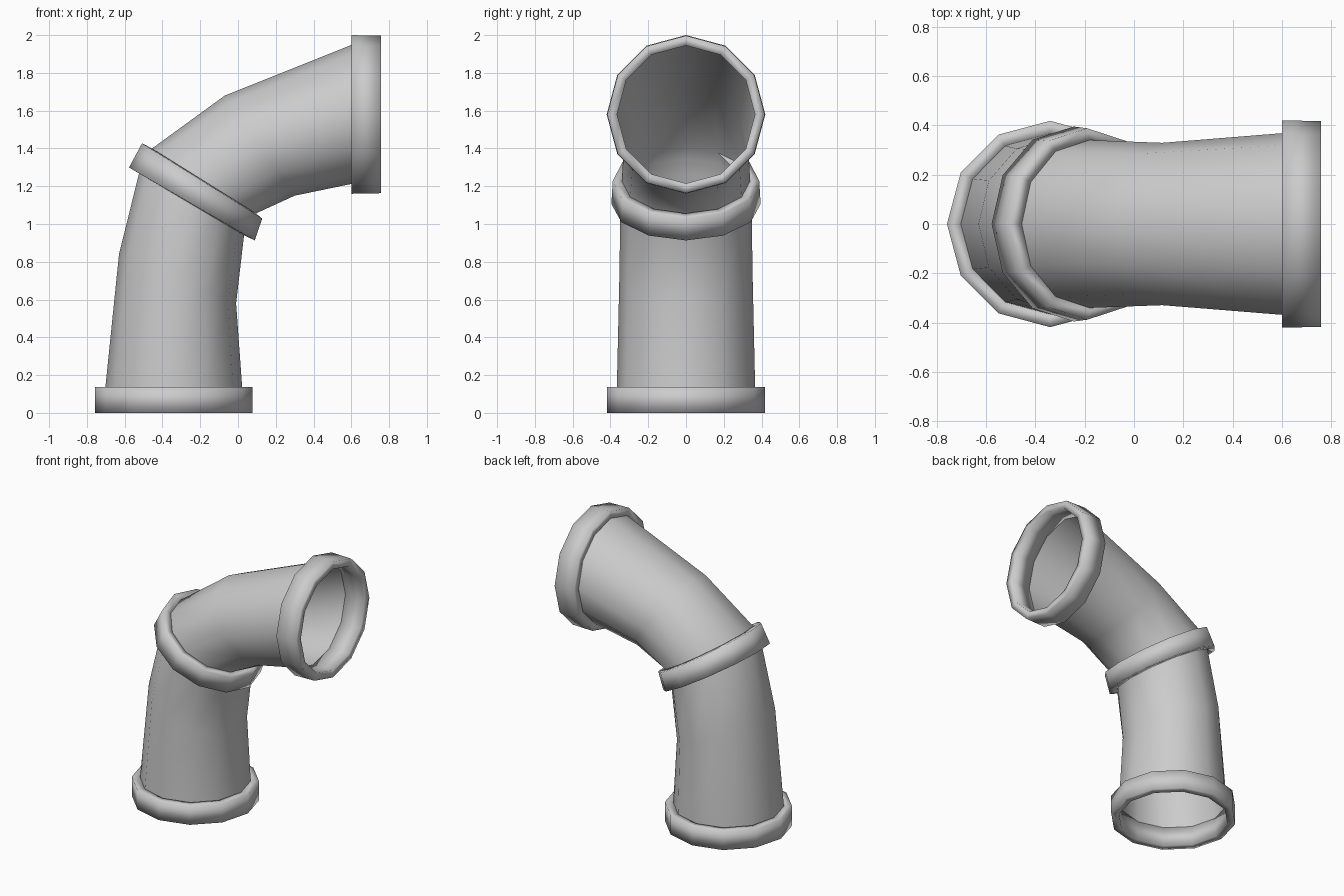
import bpy, bmesh, math

if "Cube" in bpy.data.objects:
    bpy.data.objects.remove(bpy.data.objects["Cube"])

SIDES = 12


def loft(name, rings, closed=False):
    """Skin 12-sided rings given as (centre x, centre z, half vector x, half vector z, y radius)."""
    bm = bmesh.new()
    loops = []
    for cx, cz, ux, uz, ry in rings:
        loop = []
        for i in range(SIDES):
            a = 2 * math.pi * i / SIDES
            c, s = math.cos(a), math.sin(a)
            loop.append(bm.verts.new((cx + ux * c, ry * s, cz + uz * c)))
        loops.append(loop)
    pairs = list(zip(loops, loops[1:]))
    if closed:
        pairs.append((loops[-1], loops[0]))
    for lo, hi in pairs:
        for i in range(SIDES):
            j = (i + 1) % SIDES
            bm.faces.new((lo[i], lo[j], hi[j], hi[i]))
    bmesh.ops.recalc_face_normals(bm, faces=bm.faces[:])
    for f in bm.faces:
        f.smooth = True
    mesh = bpy.data.meshes.new(name)
    bm.to_mesh(mesh)
    bm.free()
    obj = bpy.data.objects.new(name, mesh)
    bpy.context.collection.objects.link(obj)
    return obj


# Lower pipe, from the base flange into the collar
loft("lower_pipe", [
    (-0.34, 0.137, 0.362, 0.0, 0.366),
    (-0.32, 0.71, 0.31, -0.13, 0.353),
    (-0.246, 1.104, 0.278, -0.164, 0.347),
    (-0.21, 1.17, 0.277, -0.166, 0.343),
])

# Upper pipe, from the collar to the outlet flange
loft("upper_pipe", [
    (-0.21, 1.17, 0.277, -0.166, 0.343),
    (-0.18, 1.228, 0.275, -0.172, 0.34),
    (0.115, 1.415, 0.185, -0.265, 0.329),
    (0.60, 1.58, 0.0, -0.368, 0.368),
])

# Base flange: hollow ring lying flat
loft("base_flange", [(-0.34, z, r, 0.0, r) for r, z in
                     ((0.365, 0.0), (0.418, 0.0), (0.418, 0.137), (0.362, 0.137))], True)

# Outlet flange: hollow ring facing +x
loft("outlet_flange", [(x, 1.58, 0.0, -r, r) for r, x in
                       ((0.365, 0.757), (0.417, 0.757), (0.42, 0.60), (0.368, 0.60))], True)

# Tilted collar covering the joint
loft("joint_collar", [
    (-0.246, 1.104, 0.278, -0.164, 0.347),
    (-0.244, 1.106, 0.333, -0.193, 0.395),
    (-0.19, 1.228, 0.318, -0.199, 0.388),
    (-0.18, 1.228, 0.275, -0.172, 0.34),
], True)
